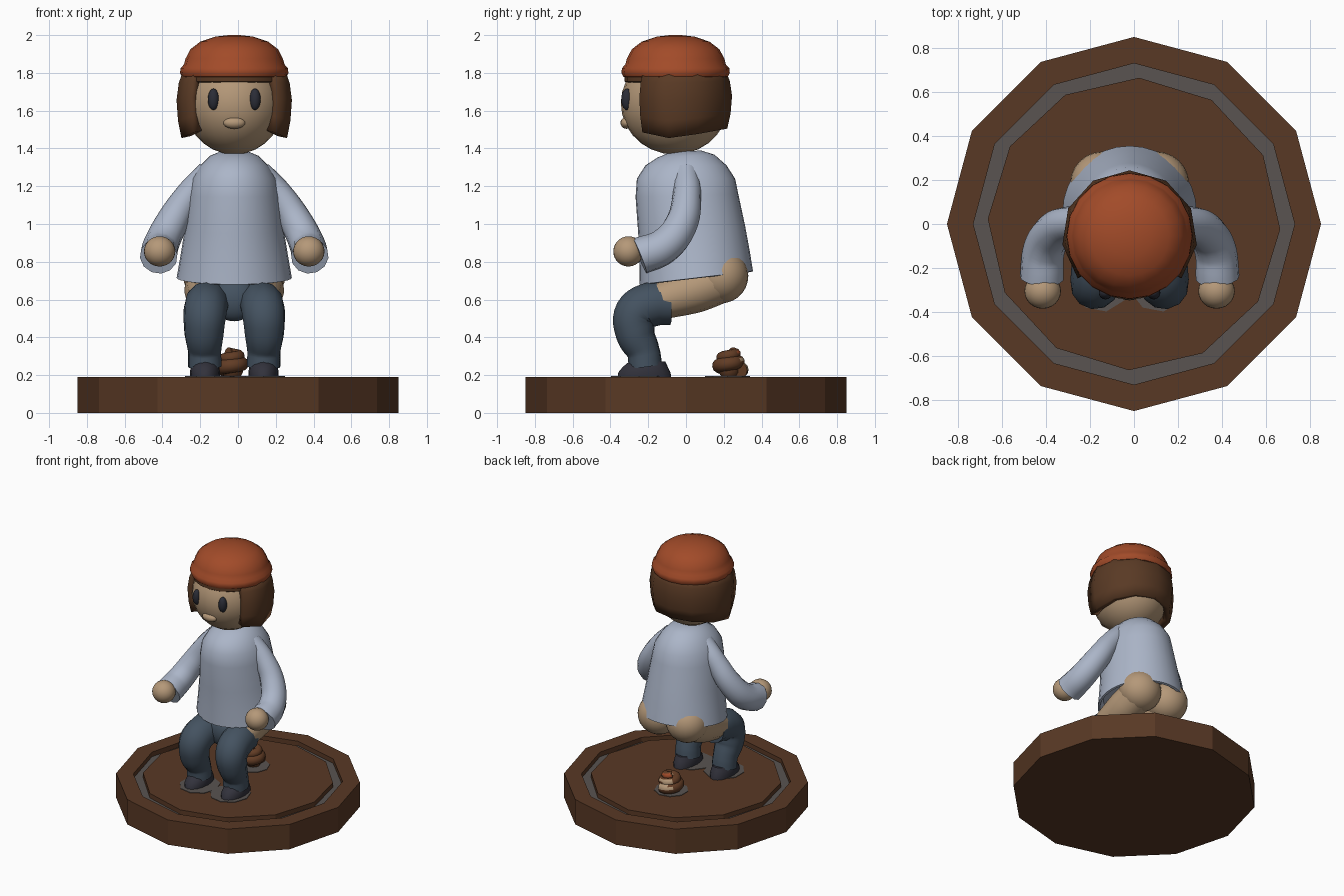
import bpy, bmesh, math
from mathutils import Vector

if "Cube" in bpy.data.objects:
    bpy.data.objects.remove(bpy.data.objects["Cube"])

CX = -0.02  # the figure stands slightly off the centre line


def mat(name, r, g, b):
    m = bpy.data.materials.new(name)
    m.diffuse_color = (r, g, b, 1)
    m.use_nodes = True
    m.node_tree.nodes["Principled BSDF"].inputs["Base Color"].default_value = m.diffuse_color
    return m


WOOD = mat("brown wood", .098, .040, .018)
GREY = mat("warm grey", .100, .088, .083)
HAT = mat("rust red", .36, .070, .022)
HAIR = mat("hair brown", .100, .042, .018)
SKIN = mat("skin", .46, .315, .190)
KNIT = mat("pale blue grey", .41, .465, .58)
DENIM = mat("dark denim", .058, .085, .118)
SHOE = mat("shoe charcoal", .032, .032, .045)
EYE = mat("eye black", .024, .026, .038)
DUNG = mat("coil brown", .120, .045, .018)


def finish(ob, material, angle=40):
    ob.data.materials.append(material)
    bpy.ops.object.select_all(action='DESELECT')
    ob.select_set(True)
    bpy.context.view_layer.objects.active = ob
    if angle:
        bpy.ops.object.shade_smooth_by_angle(angle=math.radians(angle))
    return ob


def add_bm(name, bm):
    bmesh.ops.recalc_face_normals(bm, faces=bm.faces)
    me = bpy.data.meshes.new(name)
    bm.to_mesh(me)
    bm.free()
    ob = bpy.data.objects.new(name, me)
    bpy.context.collection.objects.link(ob)
    return ob


def loft(name, rings, n, material, angle=40):
    """Rings: x, y, z, rx, ry, slope of z along y, turn in degrees."""
    bm = bmesh.new()
    loops = []
    for x, y, z, rx, ry, slope, turn in rings:
        loop = []
        for i in range(n):
            a = 2 * math.pi * i / n + math.radians(turn)
            dy = ry * math.sin(a)
            loop.append(bm.verts.new((x + rx * math.cos(a), y + dy, z + slope * dy)))
        loops.append(loop)
    for p, q in zip(loops, loops[1:]):
        for i in range(n):
            j = (i + 1) % n
            bm.faces.new((p[i], p[j], q[j], q[i]))
    bm.faces.new(loops[0][::-1])
    bm.faces.new(loops[-1])
    return finish(add_bm(name, bm), material, angle)


def ball(name, loc, radii, material, seg=24, rings=14):
    bpy.ops.mesh.primitive_uv_sphere_add(segments=seg, ring_count=rings, radius=1, location=loc)
    ob = bpy.context.object
    ob.name = name
    ob.scale = radii
    return finish(ob, material, 60)


def tube(name, pts, material, res=6):
    """Smooth tube through points (x, y, z, radius)."""
    cu = bpy.data.curves.new(name, 'CURVE')
    cu.dimensions = '3D'
    cu.bevel_depth = 1
    cu.bevel_resolution = 4
    cu.resolution_u = res
    cu.use_fill_caps = True
    sp = cu.splines.new('BEZIER')
    sp.bezier_points.add(len(pts) - 1)
    for bp, (x, y, z, r) in zip(sp.bezier_points, pts):
        bp.co = (x, y, z)
        bp.radius = r
        bp.handle_left_type = bp.handle_right_type = 'AUTO'
    tmp = bpy.data.objects.new(name + " guide", cu)
    bpy.context.collection.objects.link(tmp)
    bpy.context.view_layer.update()
    me = bpy.data.meshes.new_from_object(tmp.evaluated_get(bpy.context.evaluated_depsgraph_get()))
    bpy.data.objects.remove(tmp)
    me.materials.clear()
    ob = bpy.data.objects.new(name, me)
    bpy.context.collection.objects.link(ob)
    return finish(ob, material, 50)


# Twelve-sided base with a grey-floored groove
base = loft("base", [(0, 0, z, r, r, 0, t) for r, z, t in
            [(.85, 0, 0), (.85, .19, 0), (.73, .19, 0), (.73, .155, 0), (.665, .155, -2), (.665, .19, -2)]],
            12, WOOD, 0)
base.data.materials.append(GREY)
for p in base.data.polygons:
    if abs(p.center.z - .155) < .005:
        p.material_index = 1

# Thin grey patches on the ground
for i, (x, y, rx, ry) in enumerate([(-.15, -.25, .14, .15), (.11, -.25, .14, .15), (-.03, .22, .12, .12)]):
    loft(f"ground_patch_{i}", [(x, y, z, rx, ry, 0, 0) for z in (.188, .194)], 9, GREY, 0)

# Head, eyes, nose
ball("head", (CX, -.06, 1.64), (.262, .285, .272), SKIN)
for s in (-1, 1):
    ball("eye", (CX + s * .11, -.313, 1.66), (.03, .03, .057), EYE, 16, 10)
ball("nose", (CX, -.315, 1.535), (.058, .032, .031), SKIN, 16, 10)

# Hat with a rolled brim
loft("hat", [(CX, -.055, z, r, r, 0, 0) for r, z in
     [(.25, 1.775), (.277, 1.78), (.287, 1.80), (.284, 1.825), (.266, 1.845), (.258, 1.875),
      (.232, 1.925), (.18, 1.965), (.10, 1.992), (.03, 2.0)]], 20, HAT, 50)

# Hair: a thick open shell around the back, plus a thin fringe
bm = bmesh.new()
cols = []
N = 9
for i in range(N):
    a = math.radians(-40 + 260 * i / (N - 1))
    low = 1.455 + .05 * max(0, math.sin(a))
    if i in (0, N - 1):
        low += .03
    col = []
    for t, r in ((0, .282), (.25, .30), (.55, .308), (.8, .296), (1, .27)):
        col.append(bm.verts.new((CX + r * math.cos(a), -.055 + r * .97 * math.sin(a), low + t * (1.82 - low))))
    cols.append(col)
for p, q in zip(cols, cols[1:]):
    for i in range(len(p) - 1):
        bm.faces.new((p[i], q[i], q[i + 1], p[i + 1]))
hair = add_bm("hair", bm)
mod = hair.modifiers.new("thickness", 'SOLIDIFY')
mod.thickness = .05
mod.offset = -1
finish(hair, HAIR, 50)
# make sure the thickness grows inwards
if hair.data.polygons[0].normal.dot(hair.data.polygons[0].center - Vector((CX, -.055, 1.6))) < 0:
    mod.offset = 1
loft("fringe", [(CX, -.055, z, r, r * 1.03, 0, 0) for r, z in [(.255, 1.75), (.262, 1.755), (.262, 1.80)]], 20, HAIR)

# Sweater body with a slanted hollow hem
loft("sweater", [(CX, y, z, rx, ry, sl, 0) for z, y, rx, ry, sl in
     [(.78, .05, .26, .26, .117), (.712, .055, .29, .285, .117), (.715, .055, .305, .30, .117),
      (.83, .045, .285, .292, .10), (.97, .03, .262, .283, .07), (1.15, .005, .24, .272, .03),
      (1.24, 0, .222, .26, 0), (1.31, 0, .18, .215, 0), (1.36, 0, .13, .15, .05), (1.385, 0, .07, .08, .05)]],
     32, KNIT, 50)

for s in (-1, 1):
    side = "left" if s < 0 else "right"

    def X(d):
        return CX + s * d

    # Sleeve, cuff opening and hand
    tube(side + "_sleeve", [(X(.13), 0, 1.27, .07), (X(.24), .005, 1.15, .075), (X(.34), -.03, .99, .088),
                            (X(.39), -.12, .88, .095), (X(.40), -.245, .83, .10)], KNIT)
    ball(side + "_hand", (X(.395), -.305, .855), (.083, .08, .08), SKIN)
    # Bare thigh and buttock
    ball(side + "_buttock", (X(.12), .185, .725), (.15, .145, .145), SKIN)
    tube(side + "_thigh", [(X(.12), .2, .72, .13), (X(.14), .05, .655, .125), (X(.15), -.15, .59, .10)], SKIN)
    # Trouser leg pulled down to the knee
    tube(side + "_trouser_leg", [(X(.135), -.09, .58, .115), (X(.145), -.18, .575, .118),
                                 (X(.155), -.265, .525, .115), (X(.16), -.268, .42, .105),
                                 (X(.157), -.225, .32, .088), (X(.155), -.215, .245, .09)], DENIM)
    # Shoe
    loft(side + "_shoe", [(X(.155), y, z, rx, ry, 0, 0) for z, y, rx, ry in
         [(.19, -.22, .078, .142), (.215, -.22, .08, .138), (.245, -.215, .075, .118), (.272, -.205, .062, .095)]],
         16, SHOE, 50)

# Sagging trouser cloth between the legs
ball("trouser_crotch", (CX, -.15, .60), (.12, .075, .115), DENIM)

# Coiled pile behind the figure
pts = []
for i in range(19):
    t = i / 18
    a = 2 * math.pi * 2.25 * t + 1
    r = .062 * (1 - t) + .028 * t
    pts.append((-.03 + r * math.cos(a), .23 + r * math.sin(a), .225 + .095 * t, .042 - .014 * t))
coil = tube("coiled_pile", pts, DUNG, 4)
coil.data.materials.append(SKIN)
coil.data.materials.append(HAT)
for p in coil.data.polygons:  # pale and rust flecks on the rear side
    if p.normal.y > .6 and p.normal.z > 0:
        p.material_index = 2 if p.center.z > .31 else 1
ball("coil_core", (-.03, .23, .24), (.06, .06, .07), DUNG, 12, 8)
